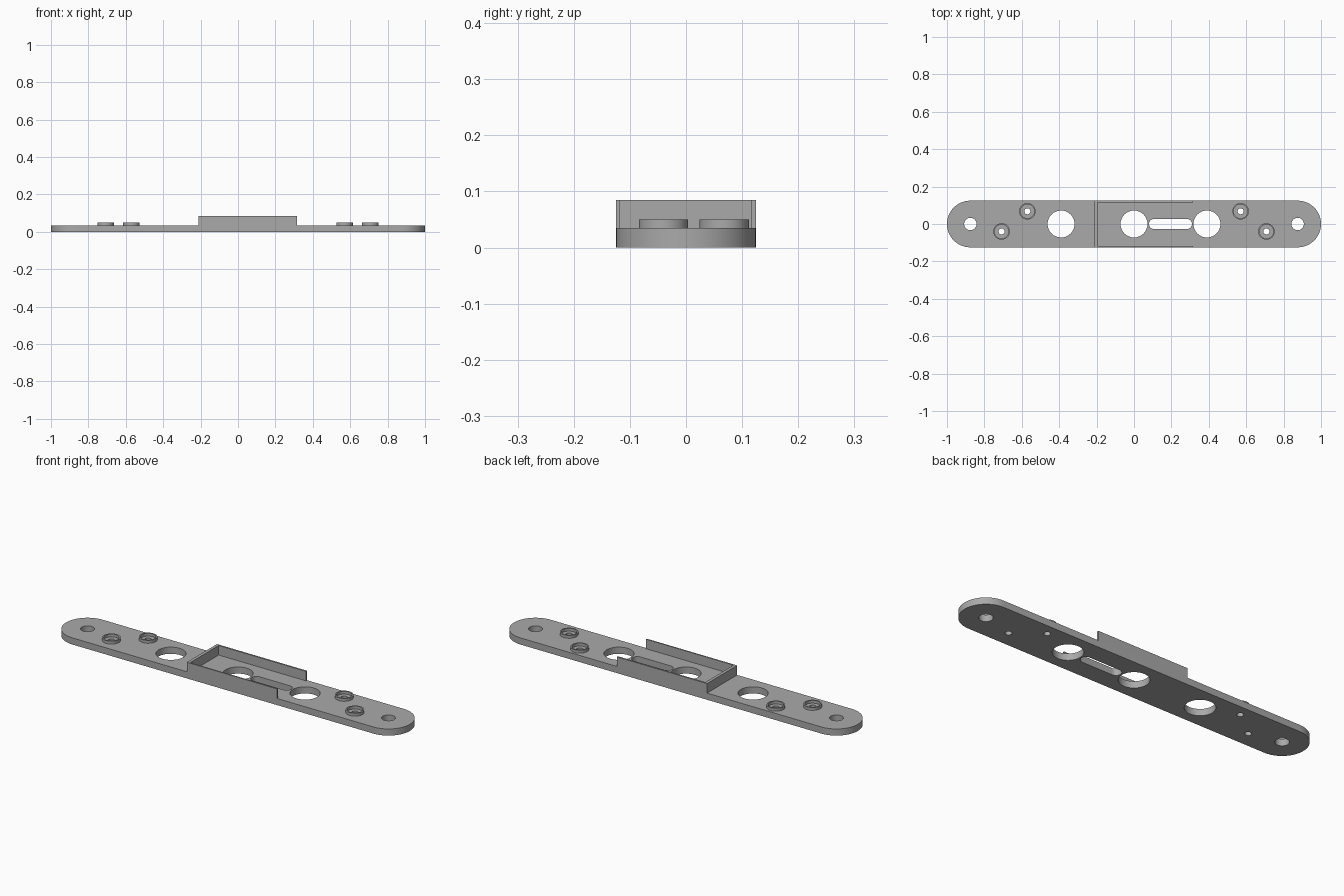
import bpy
import math

cube = bpy.data.objects.get("Cube")
if cube:
    bpy.data.objects.remove(cube)

grey = bpy.data.materials.new("plain grey")
grey.use_nodes = True
COLOUR = (0.4, 0.4, 0.4, 1)
grey.diffuse_color = COLOUR
grey.node_tree.nodes["Principled BSDF"].inputs["Base Color"].default_value = COLOUR

T = 0.035       # plate thickness
W = 0.125       # half width
TOP = 0.085     # top of tray walls


def prism(name, pts, z0, z1):
    """Extrude a closed outline from z0 to z1."""
    n = len(pts)
    verts = [(x, y, z) for z in (z0, z1) for x, y in pts]
    faces = [list(range(n))[::-1], list(range(n, 2 * n))]
    faces += [(i, (i + 1) % n, n + (i + 1) % n, n + i) for i in range(n)]
    mesh = bpy.data.meshes.new(name)
    mesh.from_pydata(verts, [], faces)
    mesh.materials.append(grey)
    ob = bpy.data.objects.new(name, mesh)
    bpy.context.collection.objects.link(ob)
    return ob


def stadium(x0, x1, r, y=0, steps=24):
    """Outline with round ends centred on x0 and x1."""
    pts = []
    for cx, start in ((x1, -math.pi / 2), (x0, math.pi / 2)):
        for i in range(steps + 1):
            a = start + math.pi * i / steps
            pts.append((cx + r * math.cos(a), y + r * math.sin(a)))
    return pts


def circle(x, y, r, n=48):
    return [(x + r * math.cos(2 * math.pi * i / n),
             y + r * math.sin(2 * math.pi * i / n)) for i in range(n)]


def cut(target, outline, z0=-0.1, z1=0.2):
    cutter = prism("cutter", outline, z0, z1)
    mod = target.modifiers.new("cut", "BOOLEAN")
    mod.operation = "DIFFERENCE"
    mod.solver = "EXACT"
    mod.object = cutter
    bpy.context.view_layer.objects.active = target
    bpy.ops.object.modifier_apply(modifier=mod.name)
    bpy.data.objects.remove(cutter)


def smooth(ob):
    bpy.ops.object.select_all(action="DESELECT")
    ob.select_set(True)
    bpy.context.view_layer.objects.active = ob
    bpy.ops.object.shade_smooth_by_angle(angle=math.radians(30))


# Base plate with round ends
plate = prism("base_plate", stadium(-1 + W, 1 - W, W), 0, T)

# Large, end and slotted holes
for x in (-0.39, 0, 0.39):
    cut(plate, circle(x, 0, 0.072))
for x in (-0.875, 0.875):
    cut(plate, circle(x, 0, 0.033))
cut(plate, stadium(0.107, 0.283, 0.027))

# Raised collars around the screw holes
for side, name in ((-1, "right"), (1, "left")):
    for x, y, place in ((0.57, 0.068, "inner"), (0.708, -0.04, "outer")):
        cut(plate, circle(side * x, y, 0.016))
        collar = prism(f"{name}_{place}_collar", circle(side * x, y, 0.044), T, 0.05)
        cut(collar, circle(side * x, y, 0.037))
        smooth(collar)
smooth(plate)

# Three-sided tray: one U-shaped wall open towards +x
X0, X1 = -0.21, 0.315
prism("tray_wall", [(X0, -W), (X1, -W), (X1, -0.118), (-0.194, -0.118),
                    (-0.194, 0.116), (X1, 0.116), (X1, W), (X0, W)], T, TOP)
